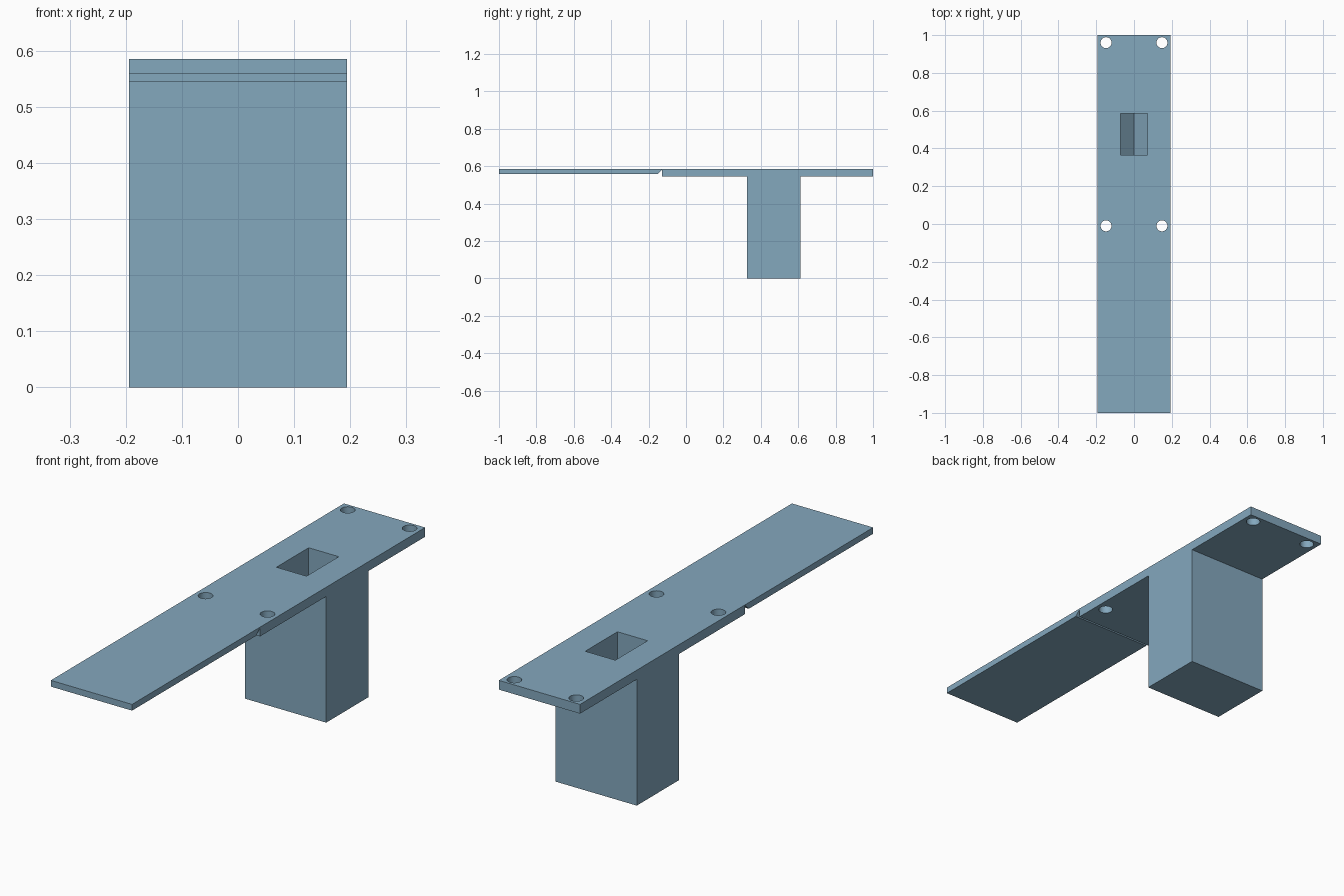
import bpy, bmesh, math

if "Cube" in bpy.data.objects:
    bpy.data.objects.remove(bpy.data.objects["Cube"])

blue = bpy.data.materials.new("steel_blue")
blue.diffuse_color = (0.231, 0.392, 0.515, 1)
blue.use_nodes = True
blue.node_tree.nodes["Principled BSDF"].inputs["Base Color"].default_value = blue.diffuse_color


def prism(name, profile, axis, lo, hi):
    """Extrude a 2D profile: (y, z) along x, (x, z) along y, (x, y) along z."""
    place = {"x": lambda a, b, d: (d, a, b),
             "y": lambda a, b, d: (a, d, b),
             "z": lambda a, b, d: (a, b, d)}[axis]
    bm = bmesh.new()
    base = bm.faces.new([bm.verts.new(place(a, b, lo)) for a, b in profile])
    ext = bmesh.ops.extrude_face_region(bm, geom=[base])
    verts = [g for g in ext["geom"] if isinstance(g, bmesh.types.BMVert)]
    bmesh.ops.translate(bm, verts=verts, vec=place(0, 0, hi - lo))
    bmesh.ops.recalc_face_normals(bm, faces=bm.faces)
    mesh = bpy.data.meshes.new(name)
    bm.to_mesh(mesh)
    bm.free()
    mesh.materials.append(blue)
    ob = bpy.data.objects.new(name, mesh)
    bpy.context.collection.objects.link(ob)
    return ob


W, TOP = 0.194, 0.585

# Plate, hinge groove and mounting block share one side profile
body = prism("hinged_plate_and_block", [
    (-1, TOP), (-1, 0.558), (-0.152, 0.558), (-0.127, 0.581), (-0.127, 0.545),
    (0.325, 0.545), (0.325, 0), (0.613, 0), (0.613, 0.545), (1, 0.545), (1, TOP),
], "x", -W, W)

# Pocket with straight walls and a V-shaped floor
cutters = [prism("pocket_cutter", [
    (-0.072, 0.7), (-0.072, 0.20), (0, 0.128), (0.072, 0.20), (0.072, 0.7),
], "y", 0.365, 0.585)]

# Four screw holes through the thick part of the plate
N, R = 32, 0.029
for x in (-0.148, 0.148):
    for y in (-0.01, 0.96):
        circle = [(x + R * math.cos(2 * math.pi * i / N),
                   y + R * math.sin(2 * math.pi * i / N)) for i in range(N)]
        cutters.append(prism("screw_hole_cutter", circle, "z", 0.45, 0.7))

for c in cutters:
    c.hide_render = True
    c.hide_set(True)
    mod = body.modifiers.new(c.name, "BOOLEAN")
    mod.operation = "DIFFERENCE"
    mod.solver = "EXACT"
    mod.object = c

# Bake the cuts, then smooth only the hole walls
bpy.context.view_layer.objects.active = body
body.select_set(True)
for mod in list(body.modifiers):
    bpy.ops.object.modifier_apply(modifier=mod.name)
for c in cutters:
    bpy.data.objects.remove(c)
bpy.ops.object.shade_smooth_by_angle(angle=math.radians(30))
